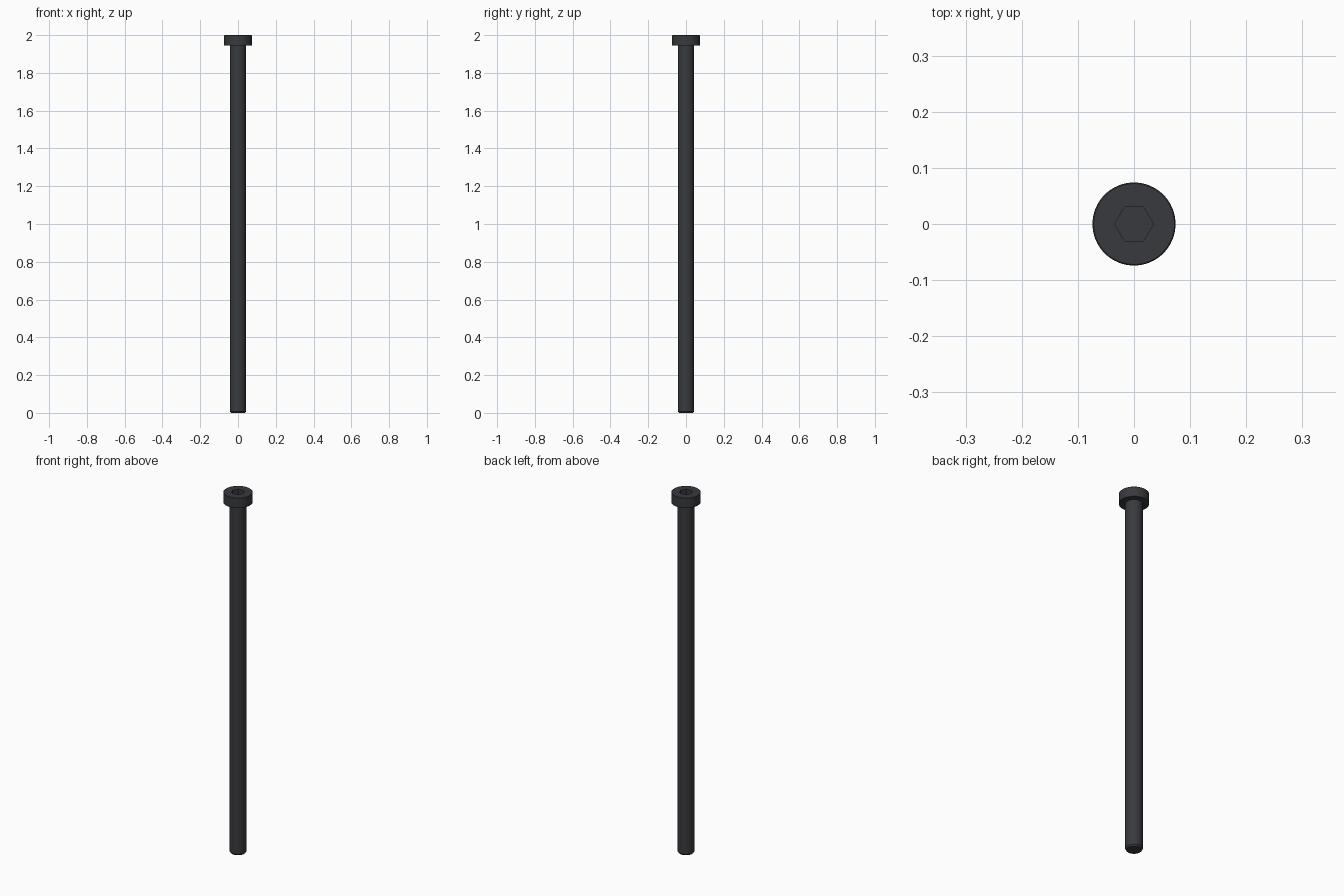
import bpy, bmesh, math

if "Cube" in bpy.data.objects:
    bpy.data.objects.remove(bpy.data.objects["Cube"])

HEAD_R, SHAFT_R, HEAD_Z = 0.074, 0.043, 1.944
SEGMENTS = 64


def lathe(name, profile, segments, phase=0.0):
    """Revolve (radius, z) points, listed bottom to top, into a closed solid."""
    bm = bmesh.new()
    rings = []
    for r, z in profile:
        rings.append([bm.verts.new((r * math.cos(phase + math.tau * i / segments),
                                    r * math.sin(phase + math.tau * i / segments), z))
                      for i in range(segments)])
    for low, high in zip(rings, rings[1:]):
        for i in range(segments):
            j = (i + 1) % segments
            bm.faces.new((low[i], low[j], high[j], high[i]))
    bm.faces.new(rings[0][::-1])
    bm.faces.new(rings[-1])
    bmesh.ops.recalc_face_normals(bm, faces=bm.faces)
    mesh = bpy.data.meshes.new(name)
    bm.to_mesh(mesh)
    bm.free()
    obj = bpy.data.objects.new(name, mesh)
    bpy.context.collection.objects.link(obj)
    return obj


# Screw body: chamfered tip, plain shank, low cylindrical head
screw = lathe("cap_screw", [
    (SHAFT_R - 0.006, 0.0), (SHAFT_R, 0.008), (SHAFT_R, HEAD_Z),
    (HEAD_R - 0.001, HEAD_Z), (HEAD_R, HEAD_Z + 0.001),
    (HEAD_R, 1.998), (HEAD_R - 0.002, 2.0)], SEGMENTS)

# Hex socket cutter, corners pointing along x
cutter = lathe("socket_cutter", [(0.0345, 1.968), (0.0345, 2.05)], 6)

socket = screw.modifiers.new("hex_socket", 'BOOLEAN')
socket.operation = 'DIFFERENCE'
socket.solver = 'EXACT'
socket.object = cutter
bpy.context.view_layer.objects.active = screw
screw.select_set(True)
bpy.ops.object.modifier_apply(modifier=socket.name)
bpy.data.objects.remove(cutter)

# Smooth round surfaces, crisp edges
bpy.ops.object.shade_smooth_by_angle(angle=math.radians(30))

# Black oxide finish
black = bpy.data.materials.new("black_oxide")
black.diffuse_color = (0.04, 0.042, 0.047, 1)
black.use_nodes = True
black.node_tree.nodes["Principled BSDF"].inputs["Base Color"].default_value = black.diffuse_color
screw.data.materials.clear()
screw.data.materials.append(black)
